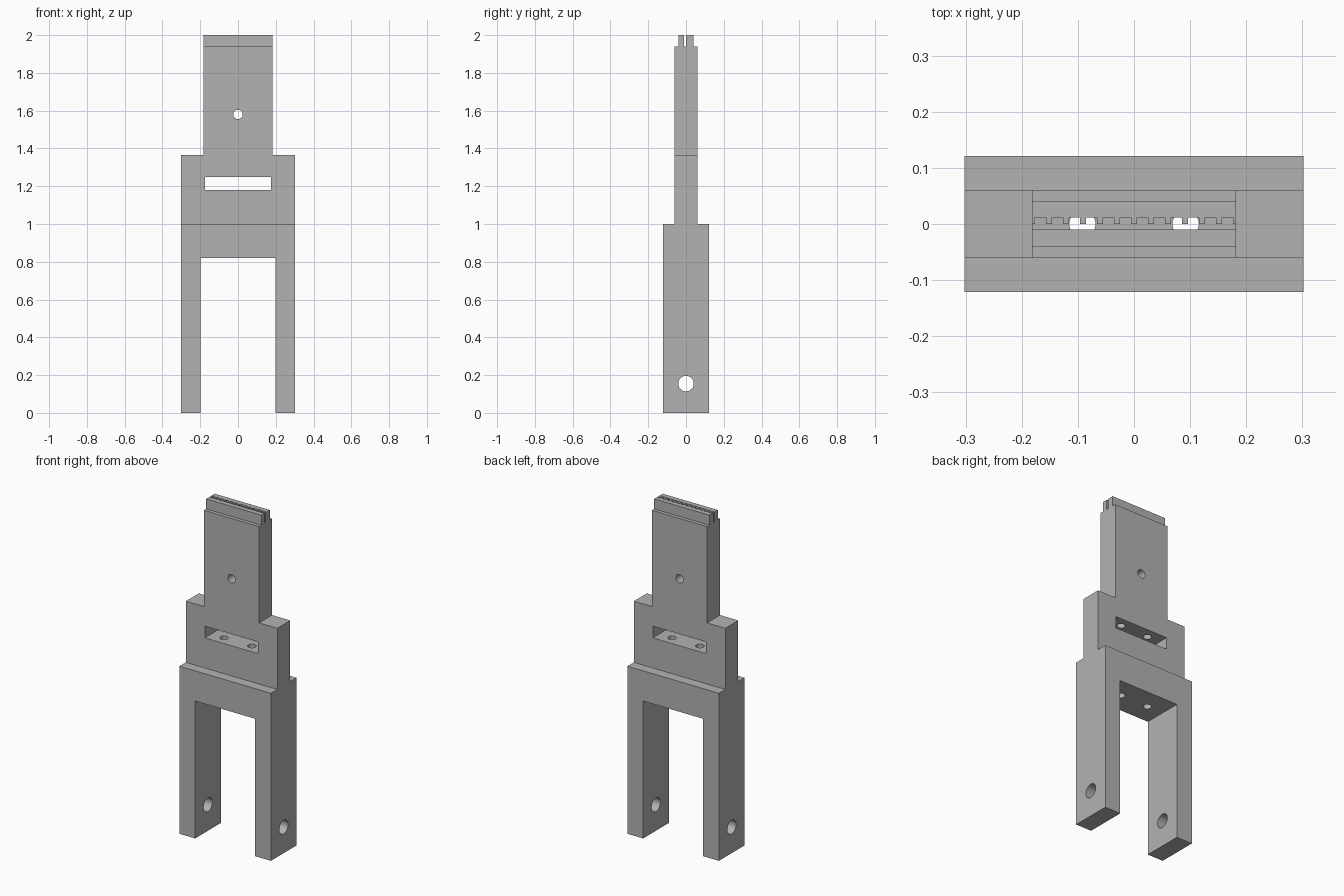
import bpy, bmesh, math
from mathutils import Matrix, Vector

old = bpy.data.objects.get("Cube")
if old:
    bpy.data.objects.remove(old, do_unlink=True)

grey = bpy.data.materials.new("plain grey")
grey.use_nodes = True
colour = (0.45, 0.45, 0.45, 1)
grey.diffuse_color = colour
grey.node_tree.nodes["Principled BSDF"].inputs["Base Color"].default_value = colour


def make_object(name, bm):
    bmesh.ops.recalc_face_normals(bm, faces=bm.faces)
    mesh = bpy.data.meshes.new(name)
    bm.to_mesh(mesh)
    bm.free()
    mesh.materials.append(grey)
    obj = bpy.data.objects.new(name, mesh)
    bpy.context.collection.objects.link(obj)
    return obj


def prism(name, points, start, end, upright=False):
    """Extrude an outline along y (front outline) or along z (plan outline)."""
    bm = bmesh.new()
    place = (lambda a, b: (a, b, start)) if upright else (lambda a, b: (a, start, b))
    face = bm.faces.new([bm.verts.new(place(a, b)) for a, b in points])
    step = end - start
    geom = bmesh.ops.extrude_face_region(bm, geom=[face], use_keep_orig=True)["geom"]
    verts = [v for v in geom if isinstance(v, bmesh.types.BMVert)]
    bmesh.ops.translate(bm, verts=verts, vec=(0, 0, step) if upright else (0, step, 0))
    return make_object(name, bm)


def mirrored(half):
    return half + [(-x, z) for x, z in reversed(half)]


def rod(name, centre, radius, length, axis):
    bm = bmesh.new()
    turn = Vector((0, 0, 1)).rotation_difference(Vector(axis)).to_matrix().to_4x4()
    bmesh.ops.create_cone(bm, cap_ends=True, segments=24, radius1=radius, radius2=radius,
                          depth=length, matrix=Matrix.Translation(centre) @ turn)
    return make_object(name, bm)


def cut(target, cutter):
    mod = target.modifiers.new("cut", "BOOLEAN")
    mod.operation = "DIFFERENCE"
    mod.solver = "EXACT"
    mod.object = cutter
    bpy.context.view_layer.objects.active = target
    bpy.ops.object.modifier_apply(modifier=mod.name)
    bpy.data.objects.remove(cutter, do_unlink=True)


# Two-legged fork with a crossbar
W, B = 0.302, 0.182
fork = prism("fork", mirrored([(0.198, 0.82), (0.198, 0), (W, 0), (W, 1.0)]), -0.121, 0.121)
cut(fork, rod("pin_hole", (0, 0, 0.155), 0.041, 1, (1, 0, 0)))

# Stepped blade with a window and a cross hole
blade = prism("blade", mirrored([(W, 1.0), (W, 1.365), (B, 1.365), (B, 1.94)]), -0.061, 0.061)
cut(blade, prism("window", mirrored([(0.176, 1.18), (0.176, 1.25)]), -0.2, 0.2))
cut(blade, rod("cross_hole", (0, 0, 1.58), 0.025, 1, (0, 1, 0)))

# Long vertical bores through the blade and the crossbar
for side in (-1, 1):
    for part in (fork, blade):
        cut(part, rod("bore", (side * 0.092, 0, 1.4), 0.0235, 1.4, (0, 0, 1)))

# Gripping tip: a plain front jaw and a toothed back jaw
front_jaw = prism("front_jaw", mirrored([(B, -0.04), (B, -0.01)]), 1.94, 2.0, True)
comb = [(-B, 0.04), (-B, 0)]
for i in range(12):
    x = (i - 5.5) * 0.0303
    a, b = x - 0.0094, x + 0.0094
    comb += [(a, 0), (a, 0.0115), (b, 0.0115), (b, 0)]
comb += [(B, 0), (B, 0.04)]
back_jaw = prism("back_jaw", comb, 1.94, 2.0, True)

# Smooth the round holes and keep the edges sharp
bpy.ops.object.select_all(action="DESELECT")
for part in (fork, blade):
    part.select_set(True)
bpy.context.view_layer.objects.active = blade
bpy.ops.object.shade_smooth_by_angle(angle=math.radians(30))
